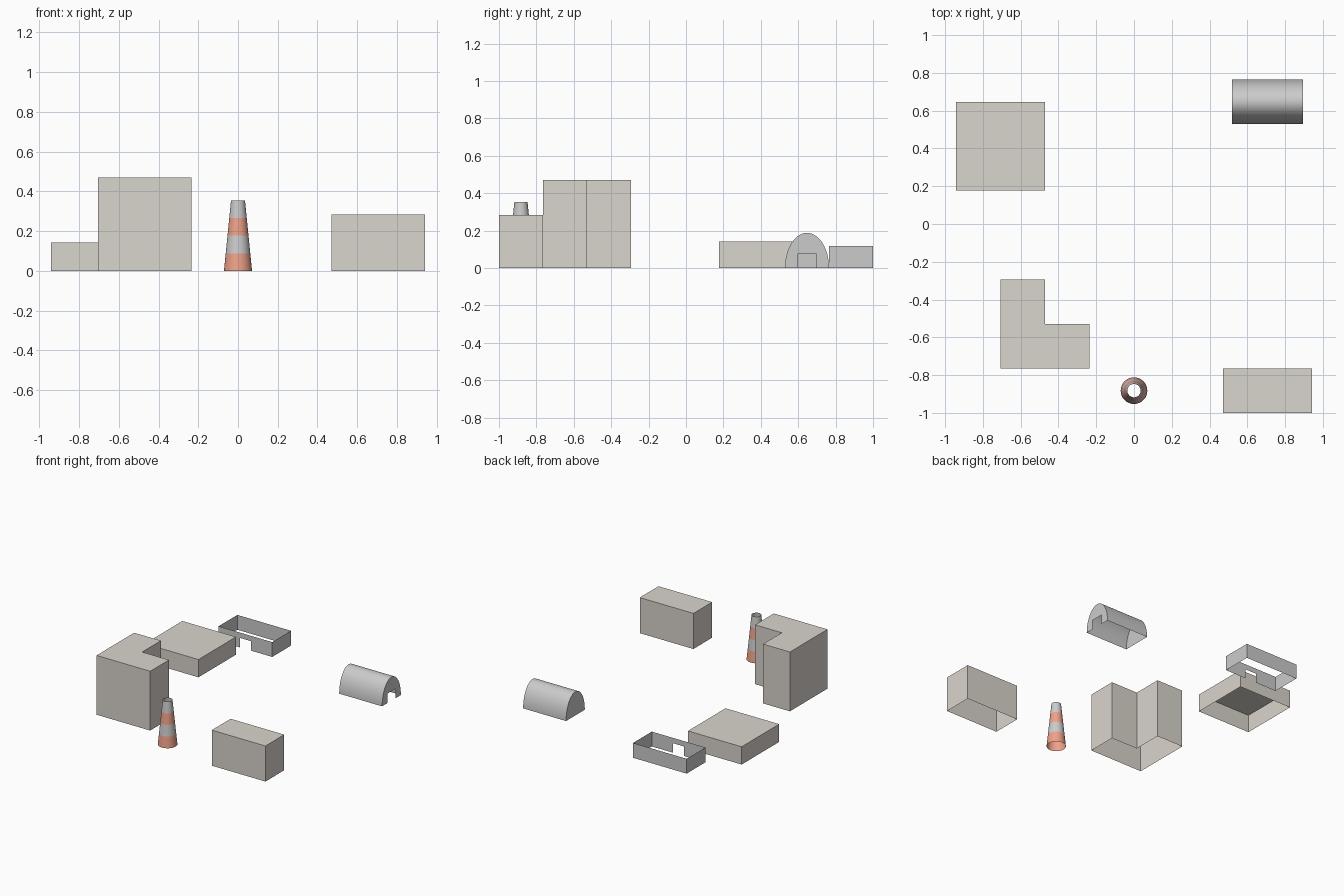
import bpy, bmesh, math

if "Cube" in bpy.data.objects:
    bpy.data.objects.remove(bpy.data.objects["Cube"])

U = 2 / 17  # layout module


def material(name, rgb):
    m = bpy.data.materials.new(name)
    m.diffuse_color = (*rgb, 1)
    m.use_nodes = True
    m.node_tree.nodes["Principled BSDF"].inputs["Base Color"].default_value = m.diffuse_color
    return m


STONE = material("stone", (0.7, 0.665, 0.61))
ORANGE = material("orange", (0.85, 0.36, 0.25))
WHITE = material("pale", (0.85, 0.85, 0.85))


def make(name, faces, mats=(), indices=None, smooth=False):
    """Build an object from faces given as lists of points in modules."""
    bm = bmesh.new()
    for i, pts in enumerate(faces):
        f = bm.faces.new([bm.verts.new([c * U for c in p]) for p in pts])
        f.material_index = indices[i] if indices else 0
    bmesh.ops.remove_doubles(bm, verts=bm.verts, dist=1e-5)
    bmesh.ops.recalc_face_normals(bm, faces=bm.faces)
    me = bpy.data.meshes.new(name)
    bm.to_mesh(me)
    bm.free()
    for m in mats:
        me.materials.append(m)
    ob = bpy.data.objects.new(name, me)
    bpy.context.collection.objects.link(ob)
    if smooth:
        bpy.ops.object.select_all(action='DESELECT')
        ob.select_set(True)
        bpy.context.view_layer.objects.active = ob
        bpy.ops.object.shade_smooth_by_angle(angle=math.radians(30))
    return ob


def block(name, outline, h):
    """Open-bottomed block: walls and a flat roof."""
    faces = [[(*p, h) for p in outline]]
    for a, b in zip(outline, outline[1:] + outline[:1]):
        faces.append([(*a, 0), (*b, 0), (*b, h), (*a, h)])
    return make(name, faces, [STONE])


def rect(x0, x1, y0, y1):
    return [(x0, y0), (x1, y0), (x1, y1), (x0, y1)]


# Buildings
block("low_building", rect(-8, -4, 1.5, 5.5), 1.2)
block("box_building", rect(4, 8, -8.5, -6.5), 2.4)
block("corner_building", [(-6, -6.5), (-2, -6.5), (-2, -4.5),
                          (-4, -4.5), (-4, -2.5), (-6, -2.5)], 4)

# Low enclosure of thin walls with a doorway in the front
ring = rect(-6, -2, 6.5, 8.5)
walls = [[(*a, 0), (*b, 0), (*b, 1), (*a, 1)]
         for a, b in zip(ring[1:], ring[2:] + ring[:1])]
front = [(-6, 0), (-4.42, 0), (-4.42, 0.64), (-3.58, 0.64),
         (-3.58, 0), (-2, 0), (-2, 1), (-6, 1)]
walls.append([(x, 6.5, z) for x, z in front])
make("enclosure_wall", walls)

# Arched hut, doorway in the right-hand end
N = 32
arch = [(5.5 + math.cos(math.pi * i / N), 1.6 * math.sin(math.pi * i / N))
        for i in range(N + 1)]
door = [(5.07, 0), (5.07, 0.64), (5.93, 0.64), (5.93, 0)]
XL, XR = 4.4, 7.6
hut = [[(XL, *a), (XR, *a), (XR, *b), (XL, *b)] for a, b in zip(arch, arch[1:])]
hut.append([(XL, *p) for p in arch])
hut.append([(XR, *p) for p in arch + door])
make("arched_hut", hut, smooth=True)

# Striped cone, open at both ends
S, BANDS = 32, 4


def cone_point(i, k):
    a = 2 * math.pi * i / S
    r = 0.6 - 0.3 * k / BANDS
    return (r * math.cos(a), -7.5 + r * math.sin(a), 3 * k / BANDS)


bands = [(i, k) for k in range(BANDS) for i in range(S)]
make("striped_cone",
     [[cone_point(i, k), cone_point((i + 1) % S, k),
       cone_point((i + 1) % S, k + 1), cone_point(i, k + 1)] for i, k in bands],
     [ORANGE, WHITE], [k % 2 for i, k in bands], smooth=True)
